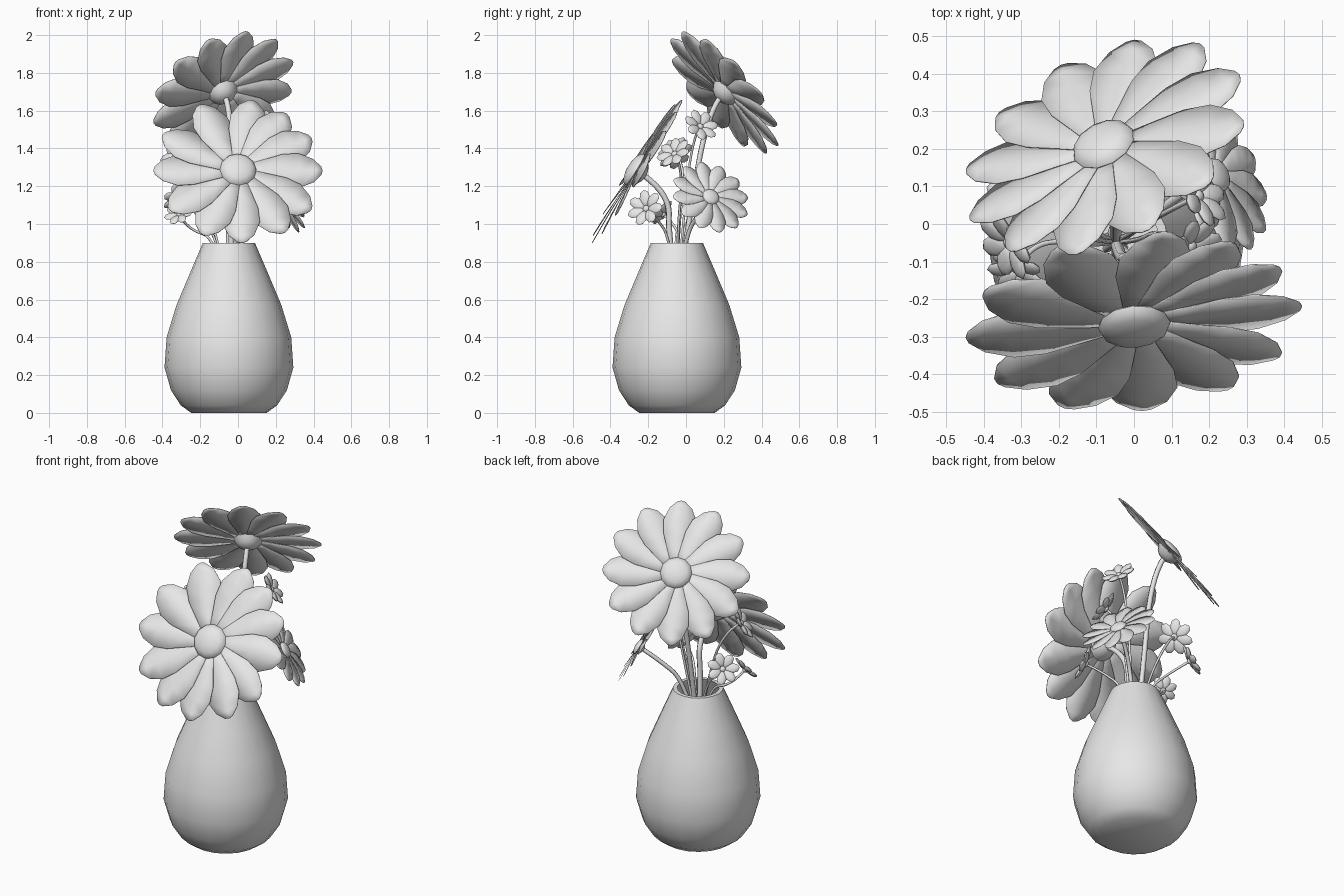
import bpy, bmesh, math
from mathutils import Vector, Matrix

if "Cube" in bpy.data.objects:
    bpy.data.objects.remove(bpy.data.objects["Cube"])

grey = bpy.data.materials.new("plain_grey")
grey.use_nodes = True
grey.diffuse_color = (0.8, 0.8, 0.8, 1)
grey.node_tree.nodes["Principled BSDF"].inputs["Base Color"].default_value = (0.8, 0.8, 0.8, 1)

AXIS = Vector((-0.048, -0.048, 0))


def finish(bm, name, angle=40):
    """Turn a bmesh into a smooth shaded, coloured object."""
    mesh = bpy.data.meshes.new(name)
    bm.to_mesh(mesh)
    bm.free()
    mesh.materials.append(grey)
    obj = bpy.data.objects.new(name, mesh)
    bpy.context.collection.objects.link(obj)
    bpy.ops.object.select_all(action='DESELECT')
    obj.select_set(True)
    bpy.context.view_layer.objects.active = obj
    bpy.ops.object.shade_smooth_by_angle(angle=math.radians(angle))
    return obj


def frame(centre, normal):
    """Matrix with local z along the flower's facing direction."""
    n = Vector(normal).normalized()
    x = Vector((0, 0, 1)).cross(n).normalized()
    rot = Matrix((x, n.cross(x), n)).transposed().to_4x4()
    return Matrix.Translation(centre) @ rot


def make_vase():
    # Outer wall up to the rim, then down the inner wall
    profile = [(0, 0), (0.2, 0), (0.255, 0.04), (0.307, 0.12), (0.341, 0.24),
               (0.33, 0.4), (0.278, 0.57), (0.215, 0.72), (0.138, 0.9),
               (0.115, 0.9), (0.19, 0.72), (0.25, 0.57), (0.3, 0.4),
               (0.3, 0.24), (0.2, 0.05), (0, 0.04)]
    bm = bmesh.new()
    verts = [bm.verts.new(AXIS + Vector((r, 0, z))) for r, z in profile]
    edges = [bm.edges.new(pair) for pair in zip(verts, verts[1:])]
    bmesh.ops.spin(bm, geom=verts + edges, cent=AXIS, axis=(0, 0, 1),
                   angle=math.tau, steps=20)
    bmesh.ops.remove_doubles(bm, verts=bm.verts, dist=0.0005)
    bmesh.ops.recalc_face_normals(bm, faces=bm.faces)
    finish(bm, "vase", 55)


def add_petal(bm, angle, length, width):
    """Broad flat petal, twisted so that each one overlaps the next."""
    outline = [(0.08, 0.3), (0.3, 0.6), (0.55, 0.95), (0.74, 1.0), (0.91, 0.68), (1.0, 0.24)]
    turn = Matrix.Rotation(angle, 4, 'Z') @ Matrix.Rotation(0.09, 4, 'X')
    rows = []
    for t, w in outline:
        rows.append([bm.verts.new(turn @ Vector(((t - 0.015 * abs(s)) * length,
                                                 s * w * width,
                                                 0.012 * length * math.sin(t * math.pi))))
                     for s in (-1, 0, 1)])
    for a, b in zip(rows, rows[1:]):
        for i in range(2):
            bm.faces.new((a[i], b[i], b[i + 1], a[i + 1]))


def make_daisy(name, centre, normal, radius, angles):
    place = frame(centre, normal)
    bm = bmesh.new()
    for angle in angles:
        add_petal(bm, math.radians(angle), radius, radius * 0.222)
    petals = finish(bm, name + "_petals")
    petals.matrix_world = place
    thick = petals.modifiers.new("thickness", 'SOLIDIFY')
    thick.thickness = radius * 0.008
    # Low dome in front, with a deeper and narrower cup behind the petals
    bm = bmesh.new()
    bmesh.ops.create_uvsphere(bm, u_segments=12, v_segments=8, radius=radius * 0.215)
    for v in bm.verts:
        if v.co.z < 0:
            v.co = (v.co.x * 0.85, v.co.y * 0.85, v.co.z * 0.7)
        else:
            v.co.z *= 0.42
    finish(bm, name + "_heart").matrix_world = place @ Matrix.Translation((0, 0, radius * 0.02))


def make_blossom(name, centre, normal, radius, count=7):
    """Small flower with plump petals."""
    bm = bmesh.new()
    for i in range(count):
        shape = (Matrix.Rotation(math.tau * i / count, 4, 'Z')
                 @ Matrix.Rotation(-0.2, 4, 'Y')
                 @ Matrix.Translation((radius * 0.58, 0, 0))
                 @ Matrix.Diagonal((radius * 0.46, radius * 0.31, radius * 0.12, 1)))
        bmesh.ops.create_uvsphere(bm, u_segments=8, v_segments=6, radius=1, matrix=shape)
    bmesh.ops.create_uvsphere(bm, u_segments=8, v_segments=6, radius=radius * 0.2,
                              matrix=Matrix.Diagonal((1, 1, 0.8, 1)))
    finish(bm, name, 60).matrix_world = frame(centre, normal)


def make_stem(name, centre, normal, reach, thickness):
    centre, n = Vector(centre), Vector(normal).normalized()
    out = centre - AXIS
    out.z = 0
    out = out.normalized()
    points = [AXIS - out * 0.03 + Vector((0, 0, 0.45)),
              AXIS + out * 0.05 + Vector((0, 0, 0.92)),
              centre - n * reach, centre]
    curve = bpy.data.curves.new(name, 'CURVE')
    curve.dimensions = '3D'
    curve.bevel_depth = thickness
    curve.bevel_resolution = 1
    curve.use_fill_caps = True
    spline = curve.splines.new('NURBS')
    spline.points.add(len(points) - 1)
    for p, co in zip(spline.points, points):
        p.co = (*co, 1)
    spline.order_u = 3
    spline.use_endpoint_u = True
    spline.resolution_u = 6
    curve.materials.append(grey)
    bpy.context.collection.objects.link(bpy.data.objects.new(name, curve))


make_vase()

# Broad flowers: name, centre, facing, radius, stem bend, petal angles
even = range(0, 360, 30)
uneven = [0, 27, 52, 77, 114, 150, 180, 213, 243, 270, 301, 327]
daisies = [("front_daisy", (0, -0.262, 1.283), (0.08, -0.85, 0.53), 0.45, 0.21, uneven),
           ("back_daisy", (-0.078, 0.205, 1.697), (-0.37, 0.69, 0.6), 0.408, 0.13, even),
           ("side_daisy", (0.22, 0.13, 1.142), (0.75, 0.35, 0.5), 0.218, 0.1, even)]
for name, centre, facing, radius, bend, angles in daisies:
    make_daisy(name, centre, facing, radius, angles)
    make_stem(name + "_stem", centre, facing, bend, 0.008 + radius * 0.018)

# Small flowers: centre, facing, radius
blossoms = [((0.17, 0.075, 1.515), (0.7, 0.35, 0.5), 0.095),
            ((0.15, -0.06, 1.37), (0.65, -0.4, 0.6), 0.095),
            ((0.17, -0.21, 1.08), (0.85, -0.4, 0.35), 0.1),
            ((-0.31, -0.12, 1.05), (-0.3, -0.65, 0.6), 0.08),
            ((-0.315, 0.1, 1.14), (-0.6, 0.6, 0.5), 0.09),
            ((-0.33, -0.05, 1.365), (-0.7, -0.4, 0.5), 0.1)]
for i, (centre, facing, radius) in enumerate(blossoms, 1):
    make_blossom(f"blossom_{i}", centre, facing, radius)
    make_stem(f"blossom_stem_{i}", centre, facing, 0.12, 0.007)
